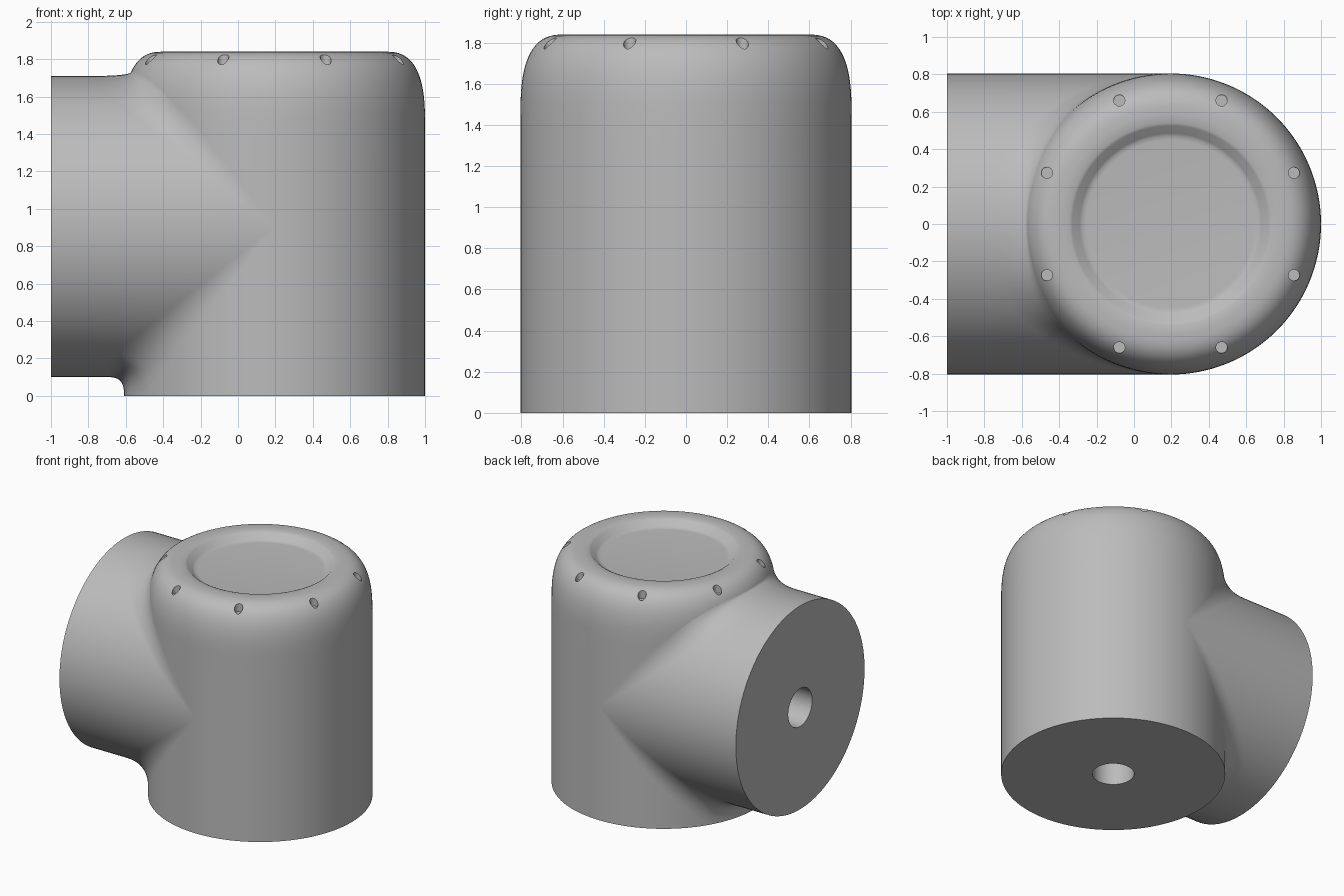
import bpy, bmesh, math
from mathutils import Matrix, Vector

if "Cube" in bpy.data.objects:
    bpy.data.objects.remove(bpy.data.objects["Cube"], do_unlink=True)

R = 0.805            # radius of both pipes
CX, CZ = 0.195, 0.905  # upright axis x, side pipe axis height
TOP, SHOULDER, FLAT = 1.84, 1.45, 0.59
BORE, NECK = 0.15, -0.78
POWER = 2.7
SEGS = 128
SEAM_POINT = Vector((1, 0, 1.31))
SEAM_SLOPE = -0.267

grey = bpy.data.materials.new("plain grey")
grey.use_nodes = True
grey.diffuse_color = (0.5, 0.5, 0.5, 1)
grey.node_tree.nodes["Principled BSDF"].inputs["Base Color"].default_value = grey.diffuse_color


def finish(name, bm):
    bmesh.ops.remove_doubles(bm, verts=bm.verts, dist=1e-5)
    mesh = bpy.data.meshes.new(name)
    bm.to_mesh(mesh)
    bm.free()
    mesh.materials.append(grey)
    ob = bpy.data.objects.new(name, mesh)
    bpy.context.collection.objects.link(ob)
    return ob


def smooth(ob):
    bpy.ops.object.select_all(action='DESELECT')
    ob.select_set(True)
    bpy.context.view_layer.objects.active = ob
    bpy.ops.object.shade_smooth_by_angle(angle=math.radians(35))


def skin(rings):
    """Join closed rings of points with quads."""
    bm = bmesh.new()
    loops = [[bm.verts.new(p) for p in ring] for ring in rings]
    for a, b in zip(loops, loops[1:]):
        for j in range(len(a)):
            k = (j + 1) % len(a)
            bm.faces.new((a[j], a[k], b[k], b[j]))
    bmesh.ops.remove_doubles(bm, verts=bm.verts, dist=1e-5)
    return bm


def lathe(profile, matrix):
    turns = [2 * math.pi * j / SEGS for j in range(SEGS)]
    return skin([[matrix @ Vector((r * math.cos(a), r * math.sin(a), h)) for a in turns]
                 for r, h in profile])


def body_radius(z):
    """Outer radius of the upright part, rounded at the shoulder."""
    v = min(max((z - SHOULDER) / (TOP - SHOULDER), 0), 1)
    return FLAT + (R - FLAT) * (1 - v ** POWER) ** (1 / POWER)


def shoulder(steps=20):
    for i in range(steps + 1):
        a = math.pi / 2 * i / steps
        yield (FLAT + (R - FLAT) * math.cos(a) ** (2 / POWER),
               SHOULDER + (TOP - SHOULDER) * math.sin(a) ** (2 / POWER))


# Upright solid, split by the slanted seam into body and cap
upright = [(0, 0.75), (BORE, 0.75), (BORE, 0), (R, 0), (R, 0.6), (R, 1.2)]
upright += list(shoulder())
upright += [(0.54, 1.839), (0.525, 1.832), (0.485, 1.795), (0.47, 1.787), (0.45, 1.785), (0, 1.785)]
seam_normal = Vector((-SEAM_SLOPE, 0, 1)).normalized()


def half(keep_top):
    bm = lathe(upright, Matrix.Translation((CX, 0, 0)))
    cut = bmesh.ops.bisect_plane(bm, geom=bm.verts[:] + bm.edges[:] + bm.faces[:],
                                 plane_co=SEAM_POINT, plane_no=seam_normal,
                                 clear_inner=keep_top, clear_outer=not keep_top)
    if keep_top:
        rim = [e for e in cut["geom_cut"] if isinstance(e, bmesh.types.BMEdge)]
        bmesh.ops.holes_fill(bm, edges=rim, sides=0)
        bmesh.ops.recalc_face_normals(bm, faces=bm.faces)
    return bm


# Body, opened where the side bore enters it
bm = half(False)
inside = [f for f in bm.faces if 0.6 < f.calc_center_median().z < 1.2
          and f.calc_center_median().x < CX - 0.75]
bmesh.ops.delete(bm, geom=inside, context='FACES')
smooth(finish("upright_body", bm))

# Cap with eight screw holes
cap = finish("top_cap", half(True))
bm = bmesh.new()
for i in range(8):
    a = math.radians(22.5 + 45 * i)
    spot = Matrix.Translation((CX + 0.715 * math.cos(a), 0.715 * math.sin(a), 1.86))
    bmesh.ops.create_cone(bm, cap_ends=True, segments=24, radius1=0.03, radius2=0.03,
                          depth=0.2, matrix=spot)
cutter = finish("screw_hole_cutter", bm)
cutter.hide_render = True
drill = cap.modifiers.new("screw holes", 'BOOLEAN')
drill.operation = 'DIFFERENCE'
drill.solver = 'EXACT'
drill.object = cutter
bpy.ops.object.select_all(action='DESELECT')
cap.select_set(True)
bpy.context.view_layer.objects.active = cap
bpy.ops.object.modifier_apply(modifier=drill.name)
bpy.data.objects.remove(cutter, do_unlink=True)
smooth(cap)

# Side collar with its bore
collar = [(0, 1), (BORE, 1), (BORE, 0), (R, 0), (R, NECK + 1)]
turn = Matrix.Translation((-1, 0, CZ)) @ Matrix.Rotation(math.pi / 2, 4, 'Y')
smooth(finish("side_collar", lathe(collar, turn)))


# Side pipe flowing into the body through a fillet
def flow(angle, steps=12):
    c, s = math.cos(angle), math.sin(angle)
    y, z = R * c, CZ + R * s
    wall = lambda h: CX - math.sqrt(max(body_radius(h) ** 2 - y * y, 0))
    x = wall(z)
    if s > 0:
        room = SEAM_POINT.z + SEAM_SLOPE * (x - SEAM_POINT.x) - z
        back = 0.22 * s
    else:
        room = z - 0.02
        back = min(0.22 * -s, room)
    rise = min(0.22 * abs(s), room)
    z_end = z + math.copysign(rise, s)
    start = Vector((max(x - back, NECK), y, z))
    corner = Vector((x, y, z))
    end = Vector((wall(z_end), y, z_end))
    points = [Vector((NECK, y, z))]
    for i in range(steps + 1):
        t = i / steps
        points.append(start * (1 - t) ** 2 + corner * 2 * t * (1 - t) + end * t * t)
    return points


lines = [flow(2 * math.pi * j / SEGS) for j in range(SEGS)]
smooth(finish("side_pipe", skin(list(zip(*lines)))))
